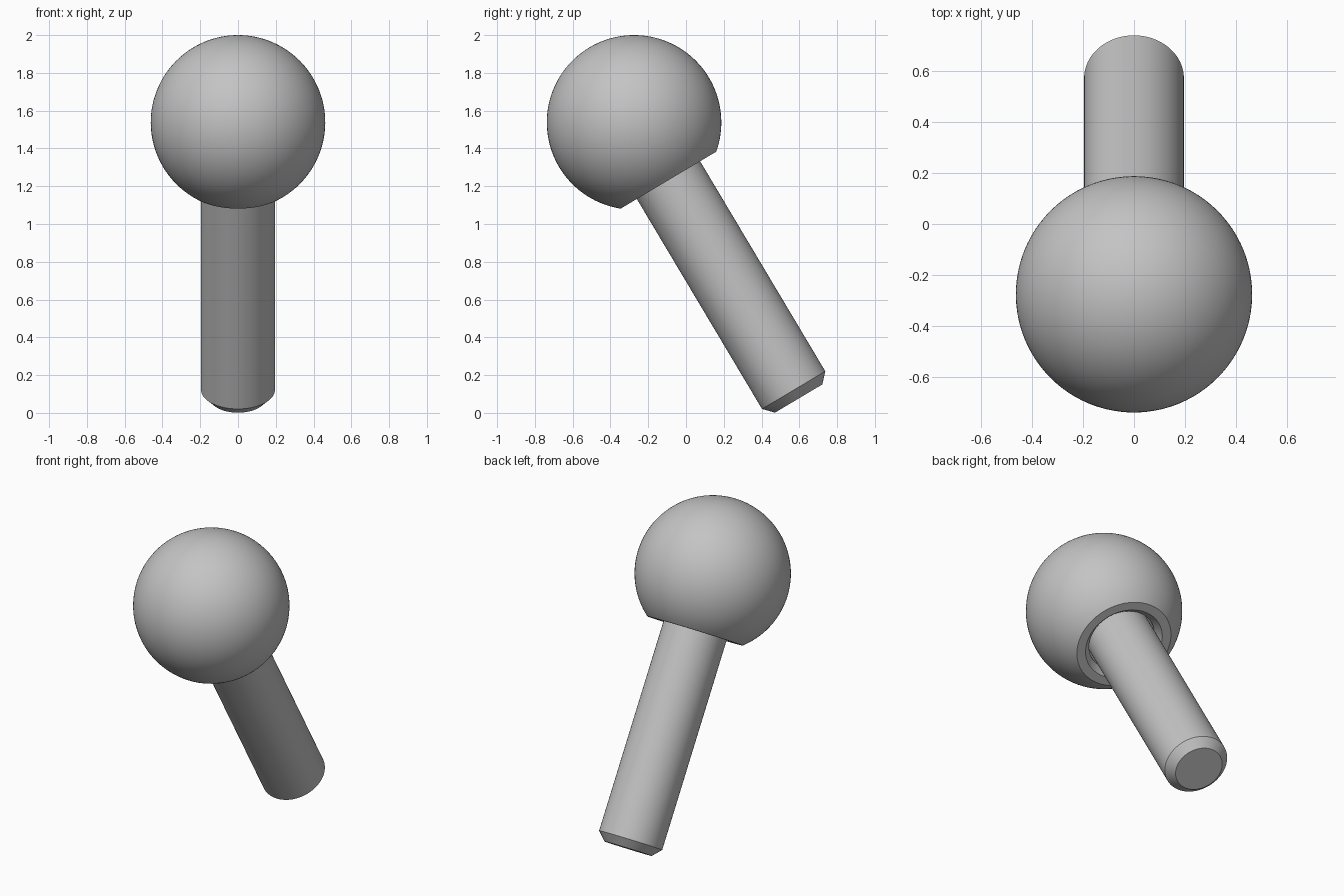
import bpy
import math
from mathutils import Matrix

cube = bpy.data.objects.get("Cube")
if cube:
    bpy.data.objects.remove(cube, do_unlink=True)

# Single plain grey finish
grey = bpy.data.materials.new("satin grey")
grey.use_nodes = True
GREY = (0.55, 0.55, 0.55, 1)
grey.diffuse_color = GREY
grey.node_tree.nodes["Principled BSDF"].inputs["Base Color"].default_value = GREY

TILT = math.radians(30.8)
BALL_CENTRE = (0, -0.275, 1.538)
RADIUS = 0.462
SEGMENTS = 96


def lathe(name, profile):
    """Revolve (radius, height) points about the tilted axis through the ball."""
    verts, rings, faces = [], [], []
    for r, z in profile:
        count = 1 if r < 1e-6 else SEGMENTS
        rings.append([len(verts) + i for i in range(count)])
        for i in range(count):
            a = math.tau * i / SEGMENTS
            verts.append((r * math.cos(a), r * math.sin(a), z))
    for low, high in zip(rings, rings[1:]):
        for i in range(SEGMENTS):
            j = (i + 1) % SEGMENTS
            if len(low) == 1:
                faces.append((low[0], high[j], high[i]))
            elif len(high) == 1:
                faces.append((low[i], low[j], high[0]))
            else:
                faces.append((low[i], low[j], high[j], high[i]))
    mesh = bpy.data.meshes.new(name)
    mesh.from_pydata(verts, [], faces)
    mesh.materials.append(grey)
    obj = bpy.data.objects.new(name, mesh)
    bpy.context.collection.objects.link(obj)
    obj.matrix_world = Matrix.Translation(BALL_CENTRE) @ Matrix.Rotation(TILT, 4, "X")
    bpy.ops.object.select_all(action="DESELECT")
    obj.select_set(True)
    bpy.context.view_layer.objects.active = obj
    bpy.ops.object.shade_smooth_by_angle(angle=math.radians(25))
    return obj


# Ball knob: blind bore, countersink, flat rim, then the spherical arc
FLAT = -0.356
start = math.asin(FLAT / RADIUS)
STEPS = 48
arc = []
for k in range(STEPS + 1):
    a = start + (math.pi / 2 - start) * k / STEPS
    arc.append((RADIUS * math.cos(a) if k < STEPS else 0, RADIUS * math.sin(a)))
bore = [(0, -0.1), (0.205, -0.1), (0.205, FLAT + 0.04), (0.24, FLAT)]
lathe("ball_knob", bore + arc)

# Straight pin with a chamfered tip, seated in the bore
lathe("pin_shaft", [(0, -1.702), (0.146, -1.702), (0.195, -1.65), (0.195, -0.1), (0, -0.1)])
